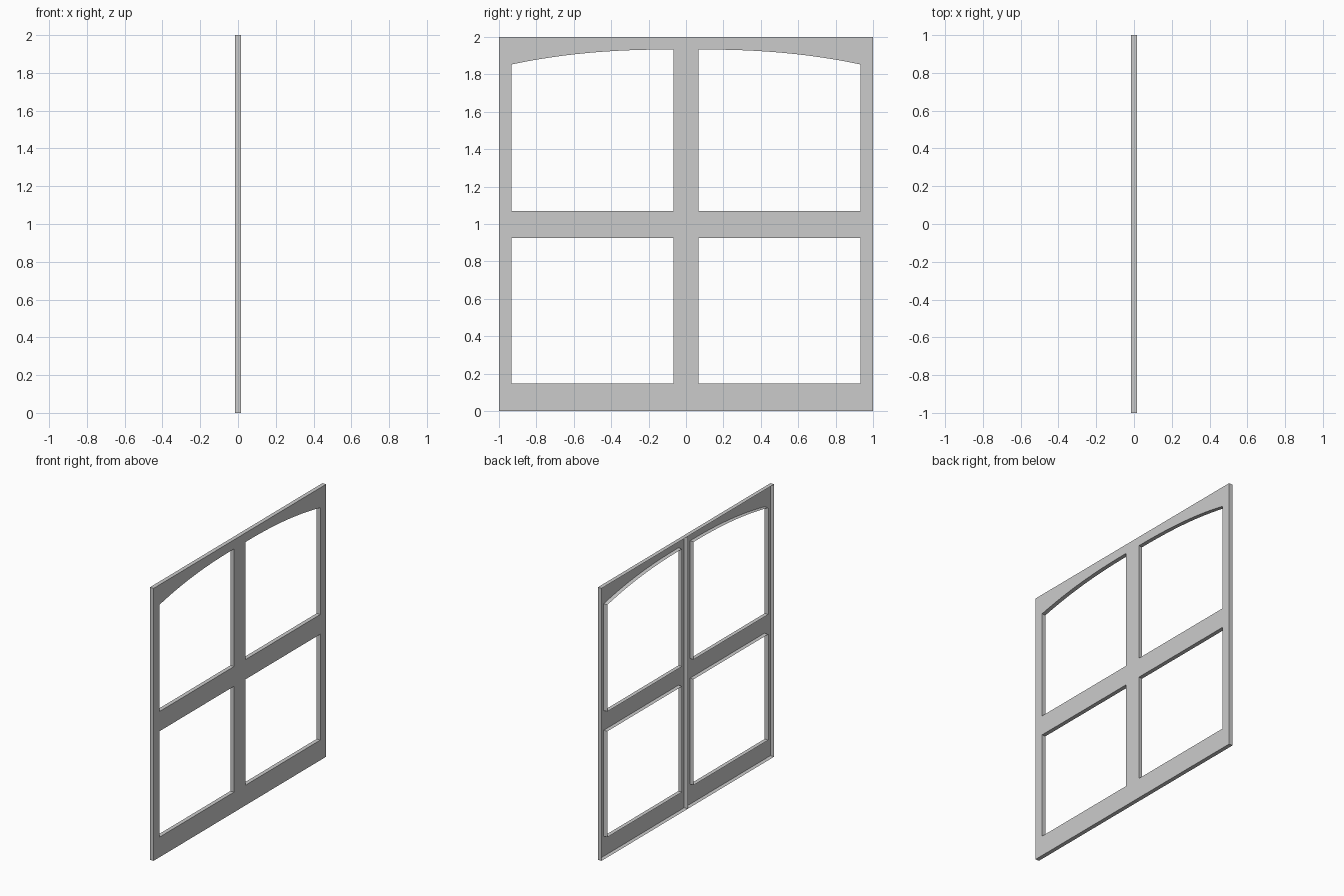
import bpy, bmesh
from mathutils import Vector

if "Cube" in bpy.data.objects:
    bpy.data.objects.remove(bpy.data.objects["Cube"])

DEPTH = 0.03           # depth of the pressed shell
Y0, Y1 = 0.067, 0.933  # inner edges of the stiles
ARCH_STEPS = 16


def rect(y0, y1, z0, z1):
    return [(y0, z0), (y1, z0), (y1, z1), (y0, z1)]


def arched_opening():
    # The head is flat at the centre stile and drops towards the outer one
    ts = [1 - i / ARCH_STEPS for i in range(ARCH_STEPS + 1)]
    head = [(Y0 + (Y1 - Y0) * t, 1.933 - 0.08 * t ** 2.3) for t in ts]
    return [(Y0, 1.07), (Y1, 1.07)] + head


def make_leaf(name, side):
    bm = bmesh.new()
    border = []
    # Outer outline and the two window openings
    for loop in (rect(0, 1, 0, 2), rect(Y0, Y1, 0.148, 0.925), arched_opening()):
        vs = [bm.verts.new((DEPTH / 2, side * y, z)) for y, z in loop]
        border += [bm.edges.new((a, b)) for a, b in zip(vs, vs[1:] + vs[:1])]
    # Front skin
    bmesh.ops.triangle_fill(bm, edges=border, use_beauty=True, normal=(1, 0, 0))
    # Returned edges; the rear of the shell stays open
    rim = [e for e in bm.edges if e.is_boundary]
    new = bmesh.ops.extrude_edge_only(bm, edges=rim)["geom"]
    bmesh.ops.translate(bm, vec=Vector((-DEPTH, 0, 0)),
                        verts=[g for g in new if isinstance(g, bmesh.types.BMVert)])
    bmesh.ops.recalc_face_normals(bm, faces=bm.faces)
    bm.normal_update()
    if sum(f.normal.x * f.calc_area() for f in bm.faces) < 0:
        bmesh.ops.reverse_faces(bm, faces=bm.faces)
    mesh = bpy.data.meshes.new(name)
    bm.to_mesh(mesh)
    bm.free()
    obj = bpy.data.objects.new(name, mesh)
    bpy.context.collection.objects.link(obj)


# Two mirrored leaves meeting at the centre
for name, side in (("left_window_leaf", -1), ("right_window_leaf", 1)):
    make_leaf(name, side)
